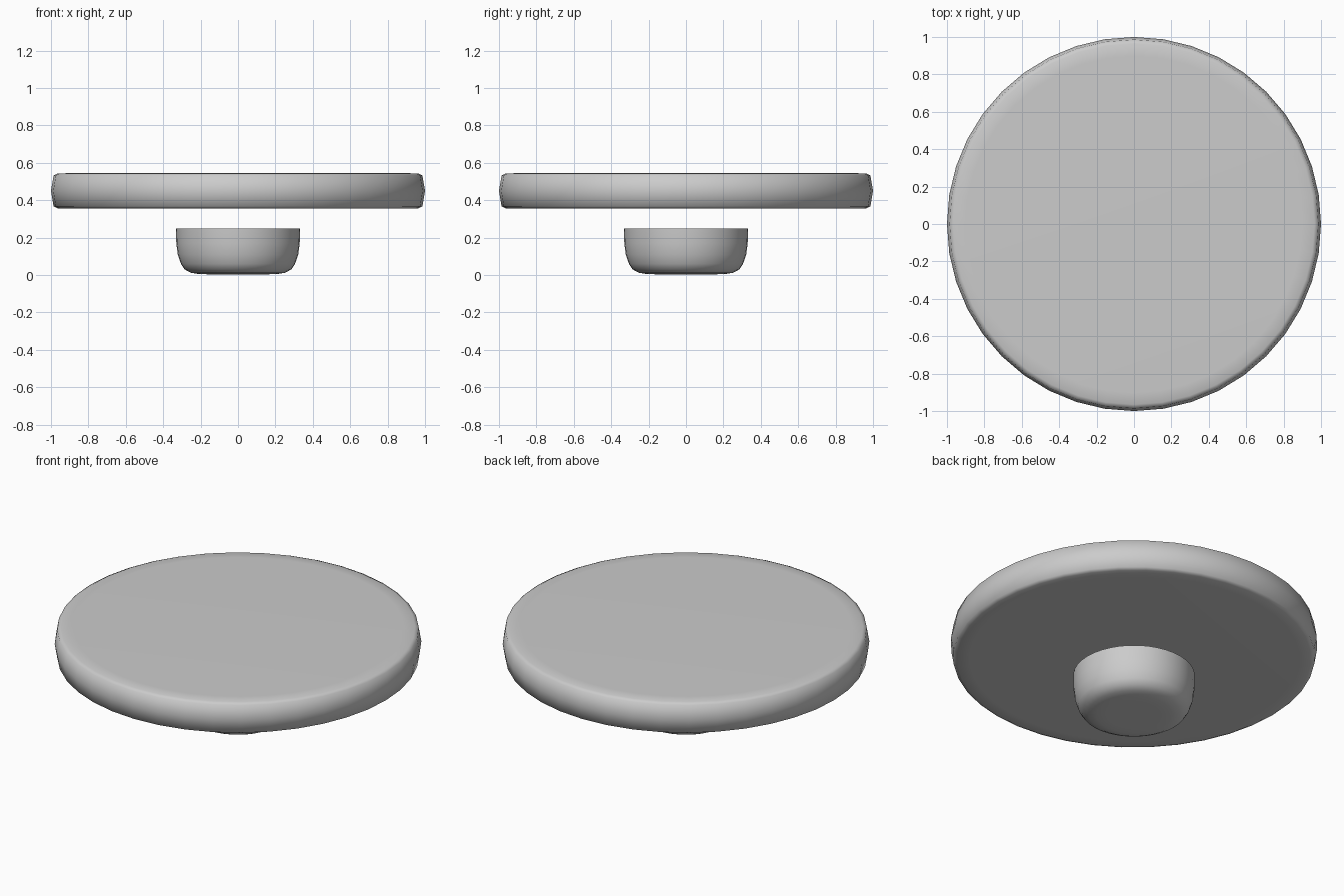
import bpy
import bmesh
import math

cube = bpy.data.objects.get("Cube")
if cube:
    bpy.data.objects.remove(cube, do_unlink=True)

# Single grey finish shared by both parts
grey = bpy.data.materials.new("plain grey")
grey.use_nodes = True
colour = (0.6, 0.6, 0.6, 1)
grey.diffuse_color = colour
grey.node_tree.nodes["Principled BSDF"].inputs["Base Color"].default_value = colour


def lathe(name, profile, segments):
    """Spin a (radius, height) profile, listed bottom to top, around z."""
    bm = bmesh.new()
    verts = [bm.verts.new((r, 0, z)) for r, z in profile]
    edges = [bm.edges.new(pair) for pair in zip(verts, verts[1:])]
    bmesh.ops.spin(bm, geom=verts + edges, cent=(0, 0, 0), axis=(0, 0, 1),
                   angle=math.tau, steps=segments, use_merge=True)
    bmesh.ops.remove_doubles(bm, verts=bm.verts, dist=1e-4)
    bmesh.ops.recalc_face_normals(bm, faces=bm.faces)
    # An open rim gives no inside, so point the lowest face downward
    bm.normal_update()
    lowest = min(bm.faces, key=lambda f: f.calc_center_median().z)
    if lowest.normal.z > 0:
        bmesh.ops.reverse_faces(bm, faces=bm.faces)
    for face in bm.faces:
        face.smooth = True
    mesh = bpy.data.meshes.new(name)
    bm.to_mesh(mesh)
    bm.free()
    mesh.materials.append(grey)
    obj = bpy.data.objects.new(name, mesh)
    bpy.context.collection.objects.link(obj)
    return obj


# Broad disc with a slightly bulging, softened rim
lower_rim = [(0, 0.355), (0.9, 0.355), (0.965, 0.357), (0.986, 0.367)]
middle = 0.45
upper_rim = [(r, 2 * middle - z) for r, z in reversed(lower_rim)]
lathe("disc", lower_rim + [(1, middle)] + upper_rim, 40)

# Small open cup floating beneath the disc
lathe("cup", [(0, 0.004), (0.15, 0.004), (0.205, 0.005), (0.25, 0.012),
              (0.285, 0.03), (0.305, 0.06), (0.322, 0.11),
              (0.33, 0.17), (0.332, 0.25)], 40)
